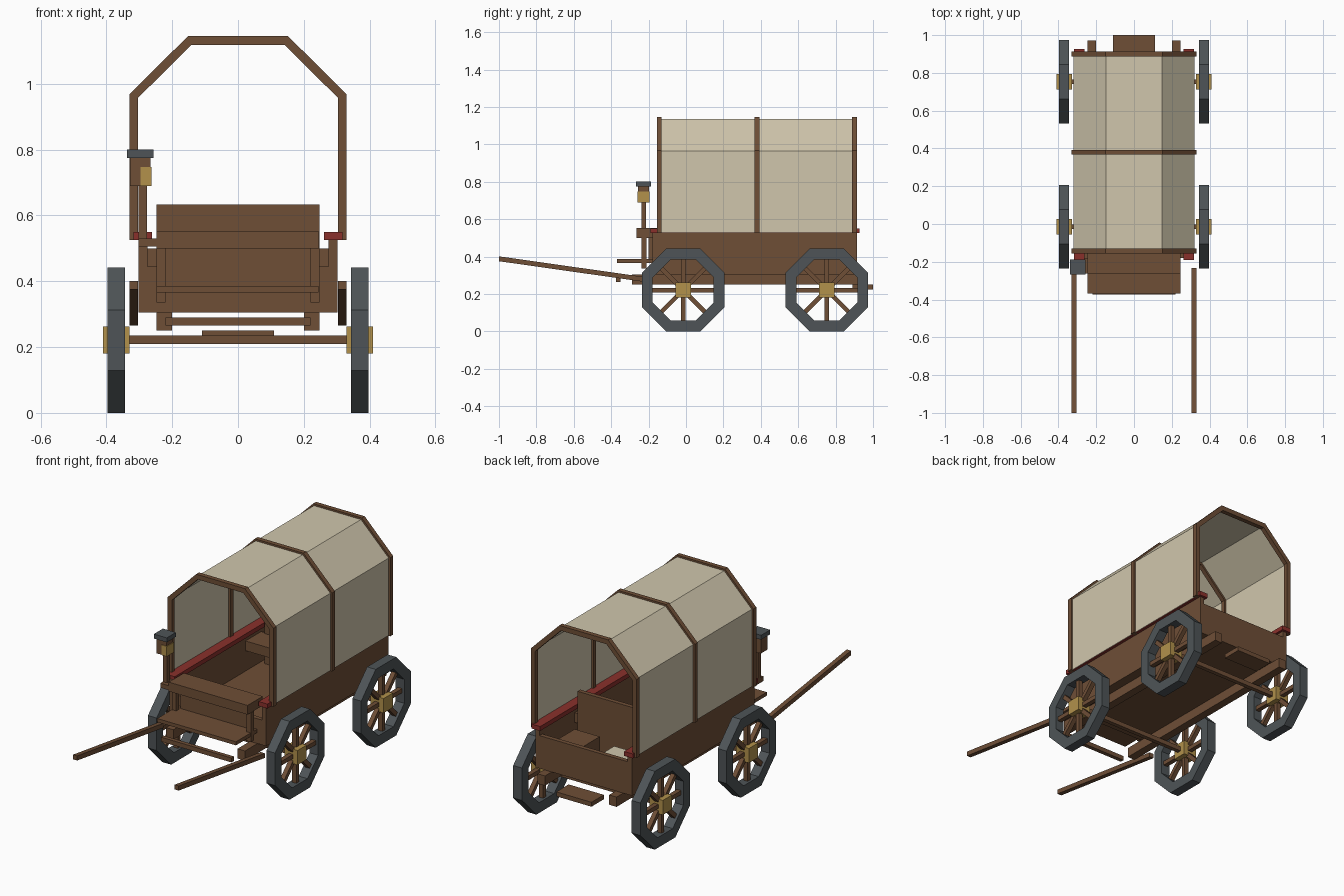
import bpy, bmesh, math
from mathutils import Matrix, Vector

if "Cube" in bpy.data.objects:
    bpy.data.objects.remove(bpy.data.objects["Cube"])


def material(name, r, g, b):
    def lin(c):
        c /= 255
        return ((c + 0.055) / 1.055) ** 2.4 if c > 0.04 else c / 12.92
    m = bpy.data.materials.new(name)
    m.diffuse_color = (lin(r), lin(g), lin(b), 1)
    m.use_nodes = True
    m.node_tree.nodes["Principled BSDF"].inputs["Base Color"].default_value = m.diffuse_color
    return m


WOOD = material("brown wood", 110, 78, 54)
CLOTH = material("cream canvas", 208, 198, 172)
IRON = material("dark grey iron", 78, 84, 87)
BRASS = material("brass", 178, 145, 75)
RED = material("red paint", 138, 48, 43)


def finish(name, bm, mat):
    bmesh.ops.recalc_face_normals(bm, faces=bm.faces)
    me = bpy.data.meshes.new(name)
    bm.to_mesh(me)
    bm.free()
    me.materials.append(mat)
    ob = bpy.data.objects.new(name, me)
    bpy.context.collection.objects.link(ob)
    return ob


def add_box(bm, x, y, z, matrix=Matrix()):
    size = Matrix.Diagonal((x[1] - x[0], y[1] - y[0], z[1] - z[0], 1))
    mid = Matrix.Translation((sum(x) / 2, sum(y) / 2, sum(z) / 2))
    bmesh.ops.create_cube(bm, size=1, matrix=matrix @ mid @ size)


def box(name, x, y, z, mat=WOOD):
    bm = bmesh.new()
    add_box(bm, x, y, z)
    return finish(name, bm, mat)


def pair(name, x, y, z, mat=WOOD):
    """The same box on the left and the right."""
    box(name + "_right", x, y, z, mat)
    box(name + "_left", (-x[1], -x[0]), y, z, mat)


def band(name, outer, inner, y0, y1, mat, closed=False):
    """Strip between two xz outlines, extruded along y."""
    bm = bmesh.new()
    rows = [[bm.verts.new((p[0], y, p[1])) for p in line]
            for line, y in ((outer, y0), (outer, y1), (inner, y1), (inner, y0))]
    n = len(outer)
    for i in range(n if closed else n - 1):
        j = (i + 1) % n
        for a in range(4):
            b = (a + 1) % 4
            bm.faces.new((rows[a][i], rows[a][j], rows[b][j], rows[b][i]))
    if not closed:
        for i in (0, n - 1):
            bm.faces.new([r[i] for r in rows])
    return finish(name, bm, mat)


# Wagon bed
pair("side_panel", (0.275, 0.302), (-0.18, 0.913), (0.305, 0.525))
box("floor", (-0.275, 0.275), (-0.18, 0.913), (0.305, 0.33))
box("front_board", (-0.275, 0.275), (-0.18, -0.155), (0.33, 0.445))
box("tailgate", (-0.275, 0.275), (0.888, 0.913), (0.33, 0.49))
pair("bed_beam", (0.2, 0.247), (-0.29, 0.972), (0.25, 0.305))
pair("top_rail", (0.262, 0.317), (-0.19, 0.927), (0.525, 0.55), RED)
box("rear_step", (-0.11, 0.11), (0.89, 1.0), (0.225, 0.25))

# Driver's bench
box("bench_seat", (-0.247, 0.245), (-0.265, -0.13), (0.5, 0.552))
pair("bench_post", (0.22, 0.247), (-0.237, -0.212), (0.335, 0.5))
box("bench_riser", (-0.22, 0.22), (-0.2, -0.18), (0.385, 0.5))
box("footboard", (-0.247, 0.245), (-0.368, -0.18), (0.366, 0.386))
box("front_bar", (-0.22, 0.22), (-0.373, -0.35), (0.265, 0.29))

# Inner bench and cargo
box("inner_seat", (-0.275, 0.275), (0.46, 0.6), (0.445, 0.5))
box("inner_backrest", (-0.247, 0.247), (0.59, 0.615), (0.33, 0.634))
box("cargo_chest", (0.09, 0.247), (0.64, 0.88), (0.33, 0.43))
box("folded_blanket", (-0.16, 0.0), (0.64, 0.76), (0.33, 0.4), CLOTH)


# Hoops and canvas cover
def arch(side, low, eave, ridge, top):
    return [(-side, low), (-side, eave), (-ridge, top),
            (ridge, top), (side, eave), (side, low)]


for label, y in (("front", -0.143), ("middle", 0.38), ("rear", 0.9)):
    band(label + "_hoop", arch(0.33, 0.525, 0.968, 0.152, 1.145),
         arch(0.304, 0.525, 0.957, 0.142, 1.118), y - 0.013, y + 0.013, WOOD)
band("canvas_cover", arch(0.32, 0.528, 0.964, 0.147, 1.135),
     arch(0.315, 0.528, 0.962, 0.145, 1.13), -0.143, 0.9, CLOTH)

# Draw shafts, sloping up toward the front
shaft = bmesh.new()
for s in (-1, 1):
    start, end = Vector((s * 0.317, -1.0, 0.388)), Vector((s * 0.317, -0.232, 0.279))
    ring = [[shaft.verts.new(p + Vector((dx, 0, dz))) for dx, dz in
             ((-0.013, -0.013), (0.013, -0.013), (0.013, 0.013), (-0.013, 0.013))]
            for p in (start, end)]
    for i in range(4):
        j = (i + 1) % 4
        shaft.faces.new((ring[0][i], ring[0][j], ring[1][j], ring[1][i]))
    shaft.faces.new(ring[0])
    shaft.faces.new(ring[1])
finish("draw_shafts", shaft, WOOD)

# Lamp on a post
box("lamp_post", (-0.302, -0.277), (-0.238, -0.213), (0.53, 0.69))
box("lamp_post_foot", (-0.302, -0.247), (-0.262, -0.18), (0.505, 0.53))
box("lamp_body", (-0.328, -0.266), (-0.257, -0.199), (0.69, 0.775))
box("lamp_glass", (-0.297, -0.263), (-0.26, -0.195), (0.69, 0.747), BRASS)
box("lamp_cap", (-0.338, -0.257), (-0.268, -0.187), (0.775, 0.8), IRON)


# Wheels and axles
def octagon(apothem):
    r = apothem / math.cos(math.pi / 8)
    return [(r * math.cos(math.radians(22.5 + 45 * k)),
             r * math.sin(math.radians(22.5 + 45 * k))) for k in range(8)]


HUB_Z = 0.221
for label, y in (("front", -0.015), ("rear", 0.753)):
    box(label + "_axle", (-0.345, 0.345), (y - 0.012, y + 0.012), (0.209, 0.235))
    for side, s in (("right", 1), ("left", -1)):
        name = label + "_" + side
        tyre = band(name + "_wheel_rim", octagon(0.221), octagon(0.163),
                    -0.027, 0.027, IRON, closed=True)
        tyre.data.transform(Matrix.Translation((s * 0.37, y, HUB_Z))
                            @ Matrix.Rotation(math.pi / 2, 4, 'Z'))
        spokes = bmesh.new()
        for k in range(8):
            turn = (Matrix.Translation((s * 0.37, y, HUB_Z))
                    @ Matrix.Rotation(math.radians(45 * k), 4, 'X'))
            add_box(spokes, (-0.013, 0.013), (-0.012, 0.012), (0.03, 0.168), turn)
        finish(name + "_wheel_spokes", spokes, WOOD)
        box(name + "_wheel_hub", (s * 0.37 - 0.041, s * 0.37 + 0.041),
            (y - 0.041, y + 0.041), (HUB_Z - 0.041, HUB_Z + 0.041), BRASS)
